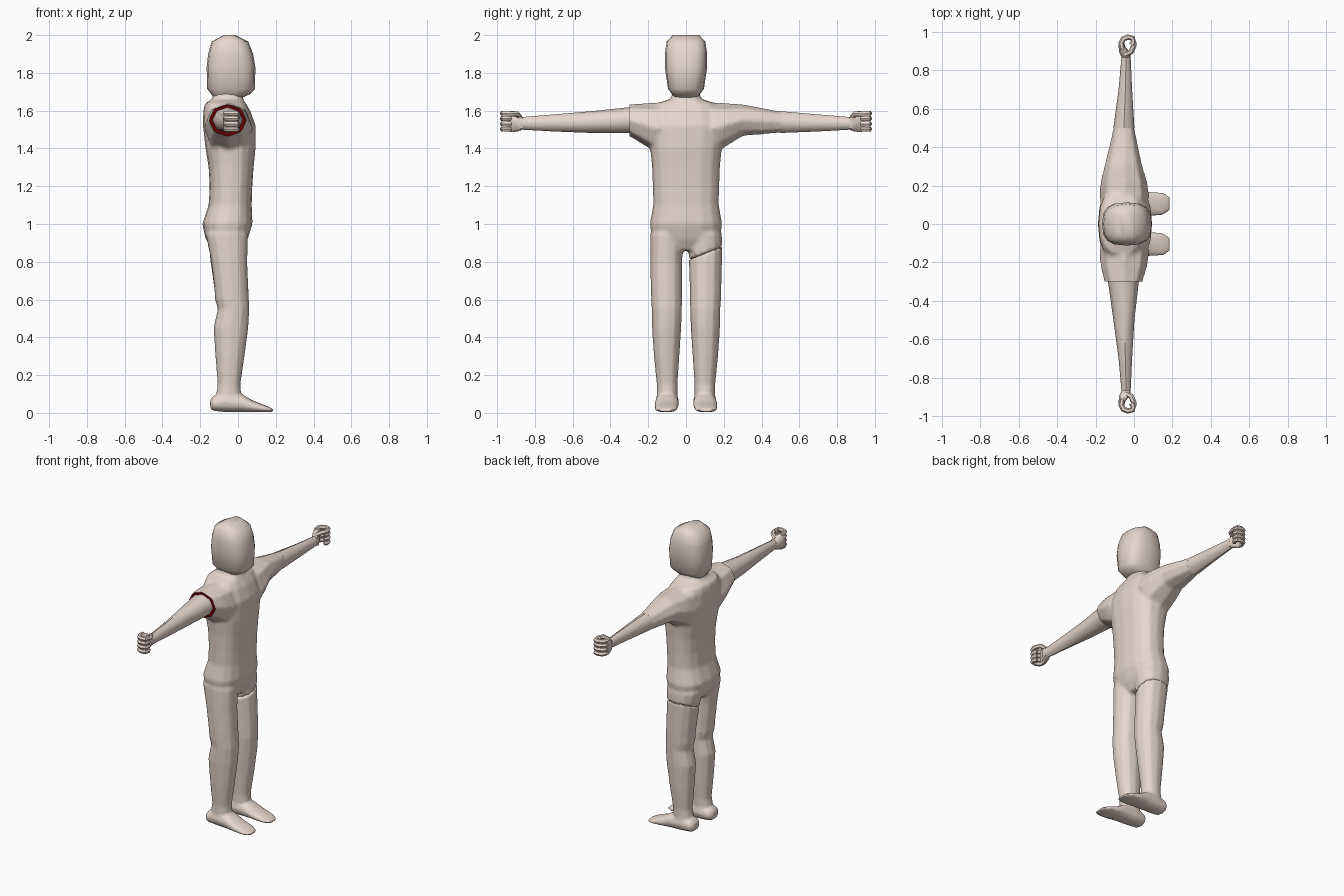
import bpy, bmesh, math
from mathutils import Vector

if "Cube" in bpy.data.objects:
    bpy.data.objects.remove(bpy.data.objects["Cube"])


# Helpers
def superellipse(i, n, p):
    a = 2 * math.pi * i / n
    c, s = math.cos(a), math.sin(a)
    return (math.copysign(abs(c) ** (2 / p), c), math.copysign(abs(s) ** (2 / p), s))


def loft(bm, axis, stations, n=8, p=2.0, flip_y=False):
    """Skin through sections (t, a0, a1, b0, b1[, tilt]) along an axis."""
    rings = []
    others = [k for k in range(3) if k != axis]
    for t, a0, a1, b0, b1, *tilt in stations:
        ring = []
        for i in range(n):
            u, v = superellipse(i, n, p)
            co = Vector()
            db = v * (b1 - b0) / 2
            co[others[0]] = (a0 + a1) / 2 + u * (a1 - a0) / 2
            co[others[1]] = (b0 + b1) / 2 + db
            co[axis] = t + (tilt[0] * db if tilt else 0)
            if flip_y:
                co.y = -co.y
            ring.append(bm.verts.new(co))
        rings.append(ring)
    faces = [bm.faces.new(rings[0]), bm.faces.new(rings[-1])]
    for r, q in zip(rings, rings[1:]):
        for i in range(n):
            j = (i + 1) % n
            faces.append(bm.faces.new((r[i], r[j], q[j], q[i])))
    bmesh.ops.recalc_face_normals(bm, faces=faces)


def activate(ob):
    bpy.ops.object.select_all(action='DESELECT')
    ob.select_set(True)
    bpy.context.view_layer.objects.active = ob


def smooth(ob, angle=50):
    activate(ob)
    bpy.ops.object.shade_smooth_by_angle(angle=math.radians(angle))


def finish(bm, name):
    me = bpy.data.meshes.new(name)
    bm.to_mesh(me)
    bm.free()
    ob = bpy.data.objects.new(name, me)
    bpy.context.collection.objects.link(ob)
    return ob


def fuse(ob, voxel):
    """Merge overlapping lofts into one softly blended skin."""
    m = ob.modifiers.new("merge", 'REMESH')
    m.mode, m.voxel_size = 'VOXEL', voxel
    s = ob.modifiers.new("blend", 'SMOOTH')
    s.factor, s.iterations = 0.5, 4
    activate(ob)
    for name in ("merge", "blend"):
        bpy.ops.object.modifier_apply(modifier=name)


def trim(ob, cuts):
    """Cut flat ends; each cut is (point, outward normal, material index)."""
    bm = bmesh.new()
    bm.from_mesh(ob.data)
    for co, no, mat in cuts:
        geom = bm.verts[:] + bm.edges[:] + bm.faces[:]
        res = bmesh.ops.bisect_plane(bm, geom=geom, plane_co=co, plane_no=no, clear_outer=True)
        edges = [e for e in res['geom_cut'] if isinstance(e, bmesh.types.BMEdge)]
        for f in bmesh.ops.triangle_fill(bm, edges=edges, use_beauty=True)['geom']:
            if isinstance(f, bmesh.types.BMFace):
                f.material_index = mat
    bmesh.ops.recalc_face_normals(bm, faces=bm.faces)
    bm.to_mesh(ob.data)
    bm.free()


# Shared sections
ARM = [(.05, -.17, .06, 1.40, 1.64), (.15, -.18, .08, 1.37, 1.645),
       (.22, -.175, .07, 1.415, 1.64), (.30, -.155, .045, 1.465, 1.635),
       (.50, -.107, .002, 1.482, 1.597), (.70, -.08, -.01, 1.49, 1.58),
       (.88, -.064, -.018, 1.5, 1.565)]
LEG = [(.95, -.172, .055, .01, .19), (.80, -.142, .05, .02, .19),
       (.65, -.125, .056, .02, .187), (.60, -.122, .058, .02, .185),
       (.55, -.107, .06, .022, .182), (.45, -.13, .055, .025, .18),
       (.30, -.12, .035, .035, .17), (.15, -.108, .013, .045, .155),
       (.07, -.12, .02, .045, .155)]
HIP = (.845, -.152, .047, .015, .193, .4)
FOOT = [(-.147, .07, .13, .025, .07), (-.13, .045, .155, .01, .09),
        (-.06, .037, .162, .003, .115), (.02, .037, .165, .003, .10),
        (.08, .04, .168, .003, .065), (.15, .045, .165, .003, .038),
        (.185, .07, .145, .006, .022)]
TORSO = [(.86, -.12, .02, .12), (.92, -.172, .052, .18), (1.0, -.189, .077, .192),
         (1.1, -.156, .073, .174), (1.2, -.15, .076, .176), (1.3, -.156, .083, .18),
         (1.4, -.172, .093, .19), (1.52, -.186, .094, .2), (1.6, -.184, .065, .19),
         (1.638, -.175, .042, .16), (1.662, -.135, .027, .08), (1.73, -.13, .022, .066)]
HEAD = [(1.67, -.13, .025, .065), (1.688, -.142, .065, .075), (1.715, -.163, .09, .095),
        (1.83, -.166, .092, .112), (1.9, -.158, .08, .112), (1.965, -.14, .055, .103),
        (2.0, -.075, -.015, .07)]

# Body with both shoulders and thigh stumps
bm = bmesh.new()
loft(bm, 2, [(z, a, b, -h, h) for z, a, b, h in TORSO], 16, 2.5)
loft(bm, 1, ARM[:6])
loft(bm, 1, ARM[:5], flip_y=True)
loft(bm, 2, LEG[:6], 12, 2.2, flip_y=True)
loft(bm, 2, [LEG[0], HIP], 12, 2.2)
body = finish(bm, "body")
fuse(body, .011)
red = bpy.data.materials.new("dark_red")
red.diffuse_color = (.12, .0, .0, 1)
red.use_nodes = True
red.node_tree.nodes["Principled BSDF"].inputs["Base Color"].default_value = red.diffuse_color
skin = bpy.data.materials.new("skin")
skin.diffuse_color = (.8, .68, .62, 1)
skin.use_nodes = True
skin.node_tree.nodes["Principled BSDF"].inputs["Base Color"].default_value = skin.diffuse_color
body.data.materials.append(skin)
body.data.materials.append(red)
trim(body, [((0, .5, 0), (0, 1, 0), 0), ((0, -.3, 0), (0, -1, 0), 1),
            ((0, 0, .6), (0, 0, -1), 0)])
parts = [body]

# Head
bm = bmesh.new()
loft(bm, 2, [(z, a, b, -h, h) for z, a, b, h in HEAD], 16, 2.8)
parts.append(finish(bm, "head"))

# Left forearm and the slimmer right arm
bm = bmesh.new()
loft(bm, 1, ARM[4:])
parts.append(finish(bm, "left_forearm"))
bm = bmesh.new()
loft(bm, 1, [(.30, -.135, .025, 1.482, 1.618)] + ARM[4:], flip_y=True)
parts.append(finish(bm, "right_arm"))

# Left leg and right lower leg, each with its foot
for name, secs, flip in (("left_leg", [HIP] + LEG[2:], False),
                         ("right_lower_leg", LEG[2:], True)):
    bm = bmesh.new()
    loft(bm, 2, secs, 12, 2.2, flip)
    loft(bm, 0, FOOT, 12, 2.2, flip)
    leg = finish(bm, name)
    fuse(leg, .008)
    if flip:
        trim(leg, [((0, 0, .6), (0, 0, 1), 0)])
    parts.append(leg)

# Hands: palm, four curled fingers and a thumb
CURL = [(-.062, .91), (-.066, .94), (-.056, .962), (-.032, .971), (-.008, .966),
        (-.003, .945), (-.014, .93)]
for side, s in (("left", 1), ("right", -1)):
    bm = bmesh.new()
    loft(bm, 1, [(.865, -.064, -.018, 1.5, 1.565), (.89, -.076, -.02, 1.49, 1.585),
                 (.92, -.08, -.045, 1.487, 1.598), (.945, -.078, -.052, 1.49, 1.598)],
         8, 2.8, s < 0)
    parts.append(finish(bm, side + "_palm"))
    cu = bpy.data.curves.new(side + "_fingers", 'CURVE')
    cu.dimensions, cu.bevel_depth, cu.bevel_resolution = '3D', .0145, 1
    cu.use_fill_caps = True
    thumb = [(-.045, .88, 1.565), (-.015, .895, 1.583), (-.002, .925, 1.583), (-.002, .945, 1.58)]
    for pts in [[(x, y, z) for x, y in CURL] for z in (1.502, 1.53, 1.558, 1.586)] + [thumb]:
        sp = cu.splines.new('POLY')
        sp.points.add(len(pts) - 1)
        for q, (x, y, z) in zip(sp.points, pts):
            q.co = (x, s * y, z, 1)
    fingers = bpy.data.objects.new(side + "_fingers", cu)
    bpy.context.collection.objects.link(fingers)
    activate(fingers)
    bpy.ops.object.convert(target='MESH')
    parts.append(bpy.context.view_layer.objects.active)

# Skin colour and smooth shading
for ob in parts:
    if ob is not body:
        ob.data.materials.clear()
        ob.data.materials.append(skin)
    smooth(ob)
